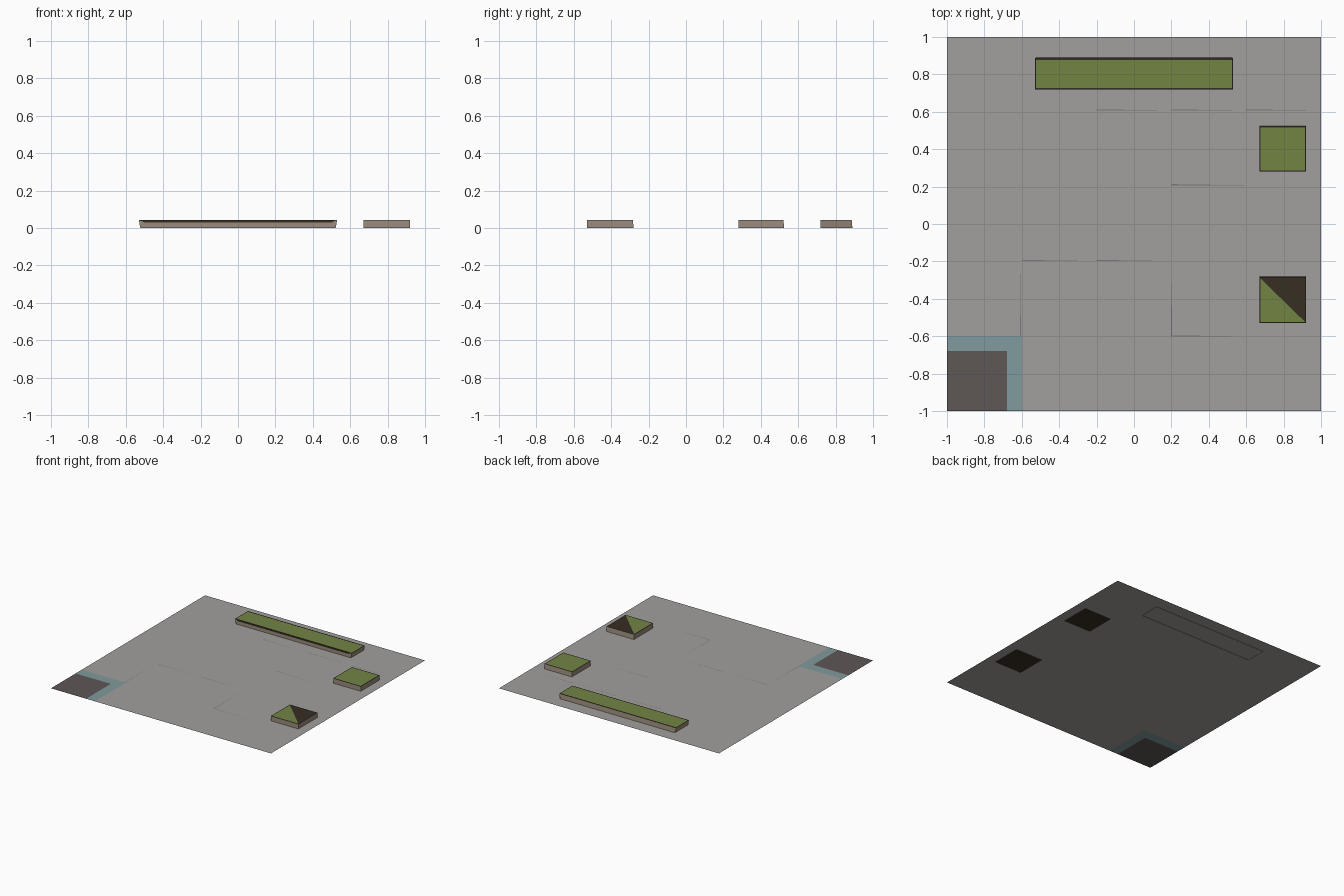
import bpy, bmesh

if "Cube" in bpy.data.objects:
    bpy.data.objects.remove(bpy.data.objects["Cube"])

def material(name, r, g, b):
    lin = lambda c: ((c / 255 + 0.055) / 1.055) ** 2.4 if c > 10 else c / 255 / 12.92
    m = bpy.data.materials.new(name)
    m.diffuse_color = (lin(r), lin(g), lin(b), 1)
    m.use_nodes = True
    m.node_tree.nodes["Principled BSDF"].inputs["Base Color"].default_value = m.diffuse_color
    return m

PAVING = material("paving grey", 162, 160, 157)
TEAL = material("teal border", 129, 155, 157)
ASPHALT = material("brown asphalt", 94, 87, 86)
STONE = material("planter stone", 154, 140, 124)
GRASS = material("grass green", 114, 131, 68)
SOIL = material("dark soil", 55, 46, 35)
SEAM = material("seam grey", 122, 120, 121)

def finish(name, bm, mats):
    me = bpy.data.meshes.new(name)
    bm.to_mesh(me)
    bm.free()
    for m in mats:
        me.materials.append(m)
    ob = bpy.data.objects.new(name, me)
    bpy.context.collection.objects.link(ob)
    return ob

def plate(name, points, mat):
    bm = bmesh.new()
    bm.faces.new([bm.verts.new(p) for p in points])
    return finish(name, bm, [mat])

# ground slab, coloured by position
Z = 0.002
steps = [-1, -0.68, -0.6, -0.2, 0.2, 0.6, 1]
bm = bmesh.new()
grid = [[bm.verts.new((x, y, Z)) for y in steps] for x in steps]
for i in range(6):
    for j in range(6):
        f = bm.faces.new([grid[i][j], grid[i + 1][j], grid[i + 1][j + 1], grid[i][j + 1]])
        k = max(i, j)
        f.material_index = 2 if k == 0 else 1 if k == 1 else 0
finish("plaza_floor", bm, [PAVING, TEAL, ASPHALT])

# narrow tapered seams where paving slabs meet
W = 0.006
for a, b, y in [(-0.2, 0.2, 0.61), (0.2, 0.6, 0.61), (0.6, 1, 0.61), (0.2, 0.6, 0.21),
                (-0.6, -0.2, -0.195), (-0.2, 0.2, -0.195), (0.2, 0.57, -0.598)]:
    plate("paving_seam", [(a, y - W / 2, Z + .001), (b, y - W / 2, Z + .001),
                          (a, y + W / 2, Z + .001)], SEAM)
for x, a, b in [(0.2, -0.6, -0.2), (-0.606, -0.6, -0.2)]:
    plate("paving_seam", [(x - W / 2, a, Z + .001), (x + W / 2, a, Z + .001),
                          (x, b, Z + .001)], SEAM)

# planters: stone sides, dark soil rim, grass top
def planter(name, x0, x1, y0, y1, rim, half_soil=False, soil_base=True, flare=0.0):
    h = 0.042
    bm = bmesh.new()
    def ring(l, r, f, b, z):
        return [bm.verts.new(p) for p in ((l, f, z), (r, f, z), (r, b, z), (l, b, z))]
    low = ring(x0 + flare, x1 - flare, y0, y1, 0)
    top = ring(x0, x1, y0, y1 - 0.004, h)
    inner = ring(x0 + 0.005, x1 - 0.005, y0 + 0.006, y1 - 0.004 - rim, h)
    for a, b, mi in ((low, top, 0), (top, inner, 2)):
        for i in range(4):
            j = (i + 1) % 4
            bm.faces.new([a[i], a[j], b[j], b[i]]).material_index = mi
    bm.faces.new([inner[0], inner[1], inner[3]]).material_index = 1
    bm.faces.new([inner[1], inner[2], inner[3]]).material_index = 2 if half_soil else 1
    if soil_base:
        bm.faces.new(low[::-1]).material_index = 2
    return finish(name, bm, [STONE, GRASS, SOIL])

planter("long_planter", -0.53, 0.53, 0.72, 0.89, 0.01, soil_base=False, flare=0.008)
planter("back_square_planter", 0.67, 0.92, 0.28, 0.525, 0.006)
planter("front_square_planter", 0.67, 0.92, -0.53, -0.28, 0.006, half_soil=True)

# dark soil strip along the front lip of the long planter
plate("long_planter_lip", [(-0.50, 0.719, 0.029), (0.50, 0.719, 0.029),
                           (0.525, 0.719, 0.042), (-0.525, 0.719, 0.042)], SOIL)
